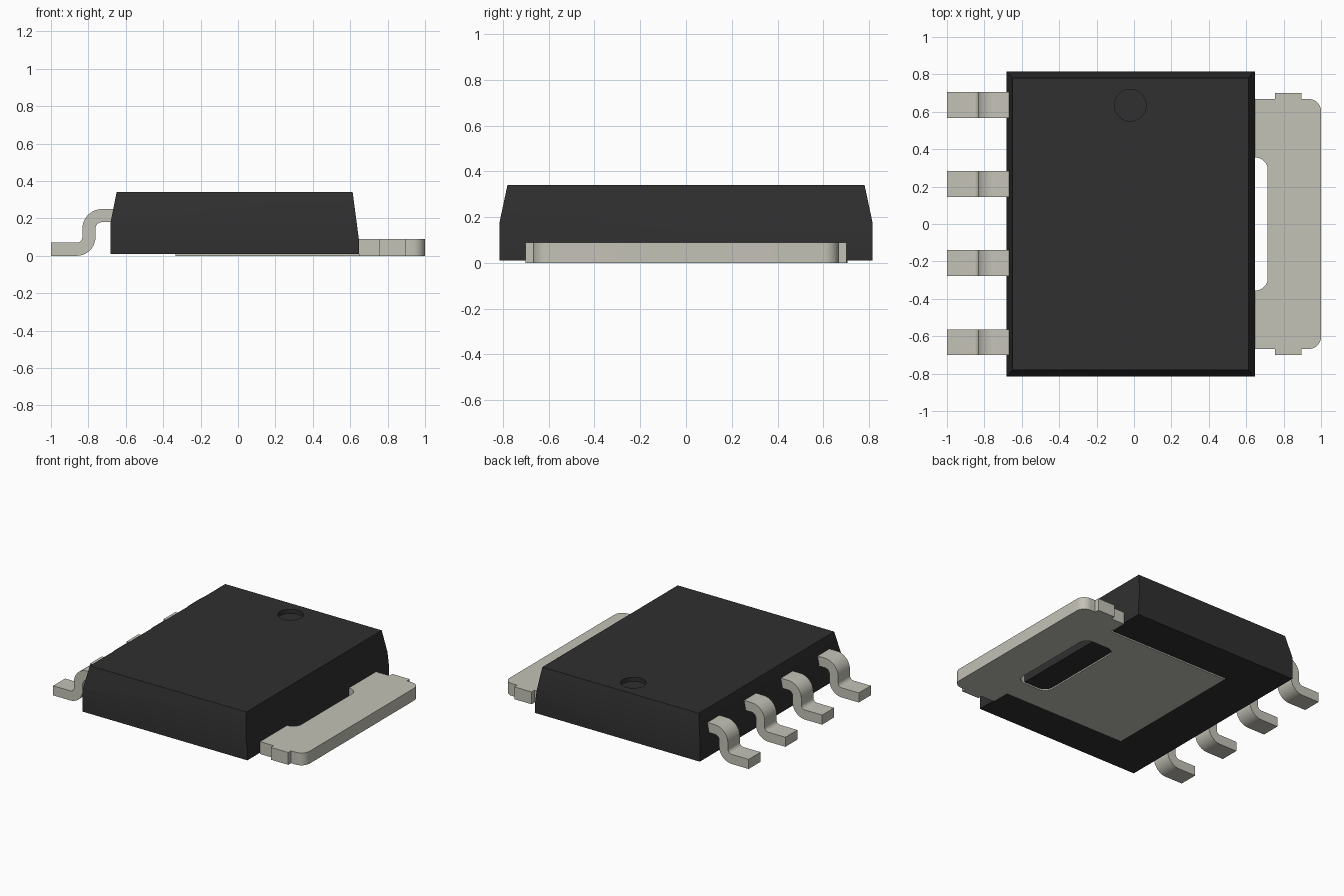
import bpy, bmesh
from math import cos, sin, radians
from mathutils import Vector

if "Cube" in bpy.data.objects:
    bpy.data.objects.remove(bpy.data.objects["Cube"], do_unlink=True)


def material(name, color):
    m = bpy.data.materials.new(name)
    m.diffuse_color = (*color, 1)
    m.use_nodes = True
    m.node_tree.nodes["Principled BSDF"].inputs["Base Color"].default_value = (*color, 1)
    return m


plastic = material("black plastic", (0.029, 0.029, 0.029))
metal = material("tinned metal", (0.55, 0.54, 0.475))


def make_object(name, bm, mat):
    bmesh.ops.recalc_face_normals(bm, faces=bm.faces)
    mesh = bpy.data.meshes.new(name)
    bm.to_mesh(mesh)
    bm.free()
    mesh.materials.append(mat)
    ob = bpy.data.objects.new(name, mesh)
    bpy.context.collection.objects.link(ob)
    return ob


def select(ob):
    bpy.ops.object.select_all(action='DESELECT')
    ob.select_set(True)
    bpy.context.view_layer.objects.active = ob


def arc(cx, cy, r, start, end, steps=10):
    angles = [radians(start + (end - start) * i / steps) for i in range(steps + 1)]
    return [(cx + r * cos(a), cy + r * sin(a)) for a in angles]


def prism(name, points, offset, mat):
    """Extrude a closed outline of 3D points along an offset."""
    bm = bmesh.new()
    face = bm.faces.new([bm.verts.new(p) for p in points])
    new = bmesh.ops.extrude_face_region(bm, geom=[face])["geom"]
    verts = [v for v in new if isinstance(v, bmesh.types.BMVert)]
    bmesh.ops.translate(bm, verts=verts, vec=offset)
    return make_object(name, bm, mat)


def cut(target, cutter):
    mod = target.modifiers.new("cut", 'BOOLEAN')
    mod.object, mod.operation, mod.solver = cutter, 'DIFFERENCE', 'EXACT'
    select(target)
    bpy.ops.object.modifier_apply(modifier=mod.name)
    bpy.data.objects.remove(cutter, do_unlink=True)


def smooth(ob):
    select(ob)
    bpy.ops.object.shade_smooth_by_angle(angle=radians(30))


# Moulded body: a block with its upper sides sliced to a draft angle
LEFT, RIGHT, HALF, BASE, TOP = -0.682, 0.646, 0.815, 0.01, 0.34
bm = bmesh.new()
bmesh.ops.create_cube(bm, size=1)
for v in bm.verts:
    v.co = (RIGHT if v.co.x > 0 else LEFT,
            HALF if v.co.y > 0 else -HALF,
            TOP if v.co.z > 0 else BASE)
drafts = [((RIGHT, 0, 0.09), (0.25, 0, 0.033)),
          ((LEFT, 0, 0.175), (-0.165, 0, 0.033)),
          ((0, HALF, 0.175), (0, 0.165, 0.035)),
          ((0, -HALF, 0.175), (0, -0.165, 0.035))]
for point, normal in drafts:
    bmesh.ops.bisect_plane(bm, geom=bm.verts[:] + bm.edges[:] + bm.faces[:],
                           plane_co=point, plane_no=Vector(normal).normalized(),
                           clear_outer=True)
    bmesh.ops.holes_fill(bm, edges=[e for e in bm.edges if e.is_boundary])
body = make_object("body", bm, plastic)

# Round dimple marking the first pin
dimple = [(x, y, TOP - 0.03) for x, y in arc(-0.02, 0.635, 0.085, 0, 360, 40)[:-1]]
cut(body, prism("dimple_cutter", dimple, (0, 0, 0.1), plastic))
smooth(body)

# Heat tab: exposed pad under the body, widening outside it
half = [(-0.335, 0.535), (RIGHT, 0.535), (RIGHT, 0.668), (0.755, 0.668),
        (0.755, 0.7), (0.895, 0.7), (0.895, 0.668)]
half += arc(0.935, 0.603, 0.065, 90, 0)
outline = half + [(x, -y) for x, y in reversed(half)]
tab = prism("heat_tab", [(x, y, 0) for x, y in outline], (0, 0, 0.09), metal)

# Rounded slot through the tab
r = 0.065
slot = []
for cx, cy, start in ((0.715 - r, 0.355 - r, 0), (0.46 + r, 0.355 - r, 90),
                      (0.46 + r, r - 0.355, 180), (0.715 - r, r - 0.355, 270)):
    slot += arc(cx, cy, r, start, start + 90)
cut(tab, prism("slot_cutter", [(x, y, -0.1) for x, y in slot], (0, 0, 0.3), metal))
smooth(tab)

# Gull-wing leads: S-shaped side profile extruded to the lead width
WIDTH, THICK = 0.138, 0.07
profile = [(-1, 0)]
profile += arc(-0.862, 0.1, 0.1, -90, 0)
profile += arc(-0.727, 0.145, 0.035, 180, 90)
profile += [(-0.62, 0.18), (-0.62, 0.25)]
profile += arc(-0.727, 0.145, 0.105, 90, 180)
profile += arc(-0.862, 0.1, 0.03, 0, -90)
profile += [(-1, THICK)]
for i in range(4):
    y = 0.637 - 0.423 * i
    lead = prism(f"lead_{i + 1}", [(x, y - WIDTH / 2, z) for x, z in profile],
                 (0, WIDTH, 0), metal)
    smooth(lead)
